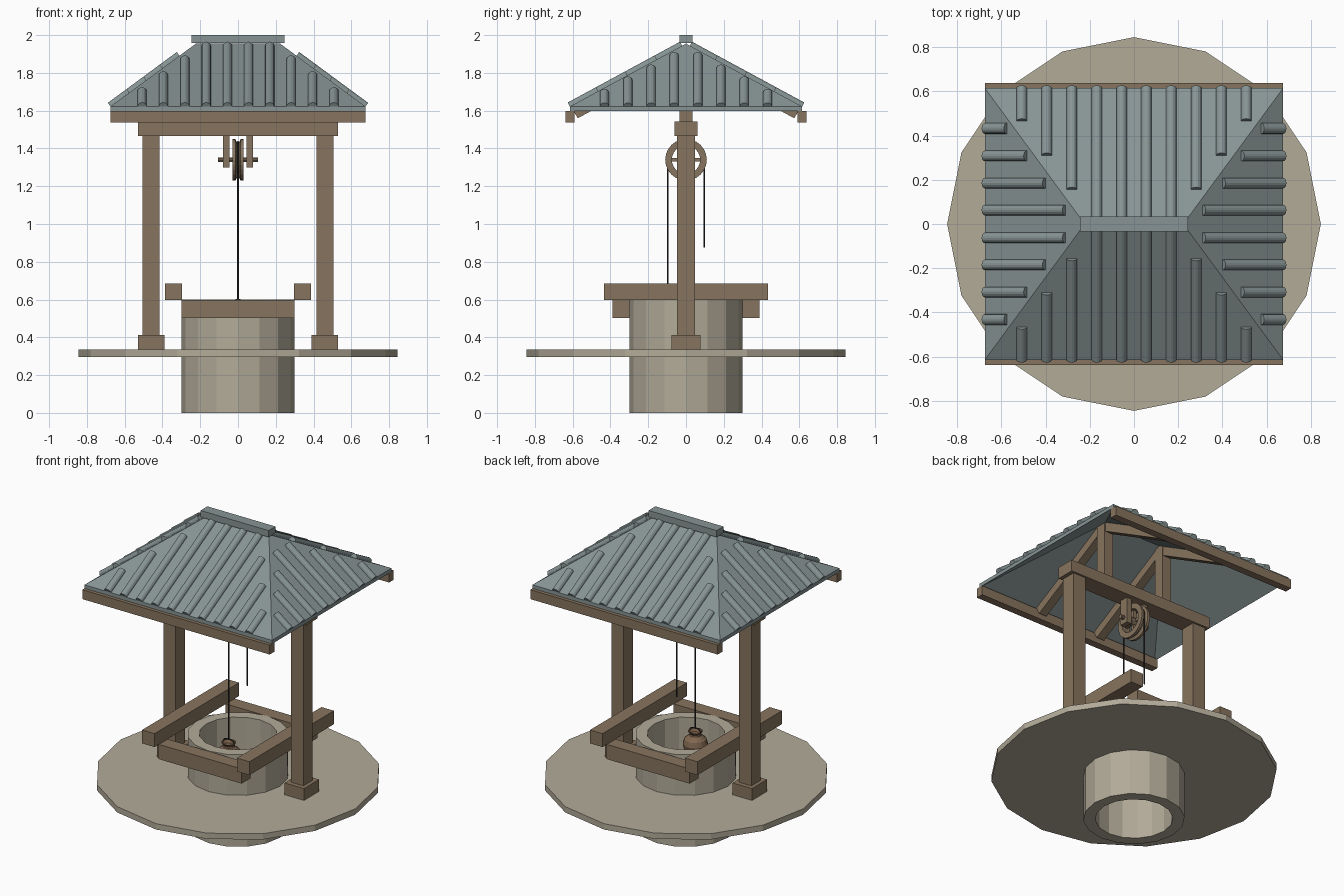
import bpy, bmesh, math
from mathutils import Vector, Matrix

if "Cube" in bpy.data.objects:
    bpy.data.objects.remove(bpy.data.objects["Cube"])


def material(name, srgb):
    m = bpy.data.materials.new(name)
    m.diffuse_color = [((c + 0.055) / 1.055) ** 2.4 for c in srgb] + [1]
    m.use_nodes = True
    m.node_tree.nodes["Principled BSDF"].inputs["Base Color"].default_value = m.diffuse_color
    return m


WOOD = material("brown wood", (0.53, 0.455, 0.37))
STONE = material("pale stone", (0.70, 0.67, 0.60))
ROOF = material("grey green metal", (0.53, 0.58, 0.58))
ROPE = material("dark rope", (0.20, 0.18, 0.16))
CLAY = material("pot brown", (0.50, 0.40, 0.31))


def finish(name, bm, mat):
    bmesh.ops.recalc_face_normals(bm, faces=bm.faces)
    me = bpy.data.meshes.new(name)
    bm.to_mesh(me)
    bm.free()
    me.materials.append(mat)
    ob = bpy.data.objects.new(name, me)
    bpy.context.collection.objects.link(ob)
    return ob


def box(name, lo, hi, mat=WOOD):
    bm = bmesh.new()
    lo, hi = Vector(lo), Vector(hi)
    size = hi - lo
    bmesh.ops.create_cube(bm, size=1, matrix=Matrix.Translation((lo + hi) / 2) @ Matrix.Diagonal((*size, 1)))
    return finish(name, bm, mat)


def lathe(name, profile, sides, mat, closed=True, matrix=Matrix()):
    """Turn a (radius, height) profile around z."""
    bm = bmesh.new()
    rings = []
    for i in range(sides):
        a = 2 * math.pi * i / sides
        rings.append([bm.verts.new((r * math.cos(a), r * math.sin(a), z)) for r, z in profile])
    n = len(profile)
    for i in range(sides):
        a, b = rings[i], rings[(i + 1) % sides]
        for j in range(n if closed else n - 1):
            k = (j + 1) % n
            bm.faces.new((a[j], b[j], b[k], a[k]))
    if not closed:
        bm.faces.new([r[0] for r in rings])
        bm.faces.new([r[-1] for r in rings])
    bm.transform(matrix)
    return finish(name, bm, mat)


def prism(bm, ring, offset):
    """Add a capped extrusion of a ring of points."""
    a = [bm.verts.new(p) for p in ring]
    b = [bm.verts.new(p + offset) for p in ring]
    bm.faces.new(a)
    bm.faces.new(b)
    for i in range(len(a)):
        j = (i + 1) % len(a)
        bm.faces.new((a[i], a[j], b[j], b[i]))


def cord(name, points, radius, mat):
    cu = bpy.data.curves.new(name, 'CURVE')
    cu.dimensions = '3D'
    cu.bevel_depth = radius
    cu.bevel_resolution = 1
    cu.use_fill_caps = True
    sp = cu.splines.new('POLY')
    sp.points.add(len(points) - 1)
    for p, co in zip(sp.points, points):
        p.co = (*co, 1)
    cu.materials.append(mat)
    bpy.context.collection.objects.link(bpy.data.objects.new(name, cu))


# Stone shaft and ground slab
lathe("well_shaft", [(0.23, 0), (0.30, 0), (0.30, 0.6), (0.23, 0.6)], 16, STONE)
lathe("stone_slab", [(0.295, 0.297), (0.845, 0.297), (0.845, 0.335), (0.295, 0.335)], 16, STONE)

# Frame around the rim, posts and their feet
for s, side in ((-1, "left"), (1, "right")):
    def mirrored(name, x0, x1, y, z0, z1):
        box(f"{side}_{name}", (min(s * x0, s * x1), -y, z0), (max(s * x0, s * x1), y, z1))
    mirrored("rim_beam", 0.297, 0.387, 0.435, 0.598, 0.685)
    mirrored("post_foot", 0.39, 0.53, 0.078, 0.335, 0.412)
    mirrored("post", 0.415, 0.505, 0.048, 0.40, 1.467)
    mirrored("king_post", 0.19, 0.255, 0.034, 1.54, 1.92)
    mirrored("pulley_hanger", 0.045, 0.08, 0.03, 1.30, 1.467)
for s, side in ((-1, "front"), (1, "back")):
    ya, yb = sorted((s * 0.30, s * 0.39))
    box(f"{side}_rim_beam", (-0.30, ya, 0.502), (0.30, yb, 0.598))
    ya, yb = sorted((s * 0.59, s * 0.638))
    box(f"{side}_eave_beam", (-0.675, ya, 1.538), (0.675, yb, 1.599))
box("cross_beam", (-0.53, -0.06, 1.467), (0.53, 0.06, 1.542))

# Roof dimensions
EX, EY, EZ = 0.675, 0.615, 1.622
RX, RZ, THICK = 0.223, 1.955, 0.024
slope_y = (RZ - EZ) / EY
slope_x = (RZ - EZ) / (EX - RX)

# Rafters under the long slopes
bm = bmesh.new()
for sx in (-1, 1):
    for sy in (-1, 1):
        top = RZ - THICK
        pts = [(0, top), (0.60, top - 0.60 * slope_y), (0.573, 1.56), (0, 1.56 + 0.573 * slope_y)]
        ring = [Vector((sx * 0.222 - 0.028, sy * y, z)) for y, z in pts]
        prism(bm, ring, Vector((0.056, 0, 0)))
finish("rafters", bm, WOOD)

# Hollow hipped roof shell
bm = bmesh.new()
shells = []
for dz in (0, -THICK):
    eave = [bm.verts.new((x * EX, y * EY, EZ + dz)) for x, y in ((-1, -1), (1, -1), (1, 1), (-1, 1))]
    left, right = (bm.verts.new((x * RX, 0, RZ + dz)) for x in (-1, 1))
    bm.faces.new((eave[0], eave[1], right, left))
    bm.faces.new((eave[2], eave[3], left, right))
    bm.faces.new((eave[1], eave[2], right))
    bm.faces.new((eave[3], eave[0], left))
    shells.append(eave)
for i in range(4):
    j = (i + 1) % 4
    bm.faces.new((shells[0][i], shells[0][j], shells[1][j], shells[1][i]))
finish("roof_shell", bm, ROOF)
box("ridge_cap", (-0.245, -0.035, 1.957), (0.245, 0.035, 2.0), ROOF)


# Half round ribs on all four slopes
def rib(bm, p0, p1, radius=0.024):
    p0, p1 = Vector(p0), Vector(p1)
    d = (p1 - p0).normalized()
    side = d.cross(Vector((0, 0, 1))).normalized()
    up = side.cross(d)
    ring = [p0 + radius * (math.cos(a) * side + math.sin(a) * up)
            for a in (math.pi * i / 8 for i in range(9))]
    prism(bm, ring, p1 - p0)


bm = bmesh.new()
for sx in (-1, 1):
    for sy in (-1, 1):
        for x, end in ((0.056, 0.02), (0.168, 0.02), (0.281, 0.155), (0.395, 0.31), (0.508, 0.465)):
            rib(bm, (sx * x, sy * EY, EZ), (sx * x, sy * end, EZ + (EY - end) * slope_y))
        for y, end in ((0.063, 0.31), (0.185, 0.40), (0.308, 0.485), (0.432, 0.575)):
            rib(bm, (sx * EX, sy * y, EZ), (sx * end, sy * y, EZ + (EX - end) * slope_x))
finish("roof_ribs", bm, ROOF)

# Pulley wheel with grooved rim, spokes, hub and axle
AZ = 1.34
turn = Matrix.Translation((0, 0, AZ)) @ Matrix.Rotation(math.pi / 2, 4, 'Y')
lathe("pulley_rim", [(0.075, -0.03), (0.11, -0.03), (0.11, -0.014), (0.092, -0.005), (0.092, 0.005),
                     (0.11, 0.014), (0.11, 0.03), (0.075, 0.03)], 24, WOOD, True, turn)
lathe("pulley_hub", [(0.025, -0.03), (0.025, 0.03)], 12, WOOD, False, turn)
lathe("pulley_axle", [(0.013, -0.105), (0.013, 0.105)], 10, WOOD, False, turn)
box("level_spoke", (-0.01, -0.08, AZ - 0.009), (0.01, 0.08, AZ + 0.009))
box("upright_spoke", (-0.01, -0.009, AZ - 0.08), (0.01, 0.009, AZ + 0.08))

# Rope over the wheel down to the pot
arc = [(0, 0.096 * math.cos(a), AZ + 0.096 * math.sin(a)) for a in (math.pi * i / 12 for i in range(13))]
cord("rope", [(0, 0.096, 0.875)] + arc + [(0, -0.096, 0.595)], 0.0045, ROPE)

# Hanging pot and its handle
lathe("water_pot", [(0.04, 0.43), (0.066, 0.46), (0.075, 0.50), (0.066, 0.53), (0.036, 0.555), (0.034, 0.565),
                    (0.045, 0.58), (0.038, 0.58), (0.028, 0.562)], 16, CLAY, False,
      Matrix.Translation((0, -0.096, 0)))
cord("pot_handle", [(-0.04, -0.096, 0.58), (-0.03, -0.096, 0.594), (0, -0.096, 0.602),
                    (0.03, -0.096, 0.594), (0.04, -0.096, 0.58)], 0.004, ROPE)
